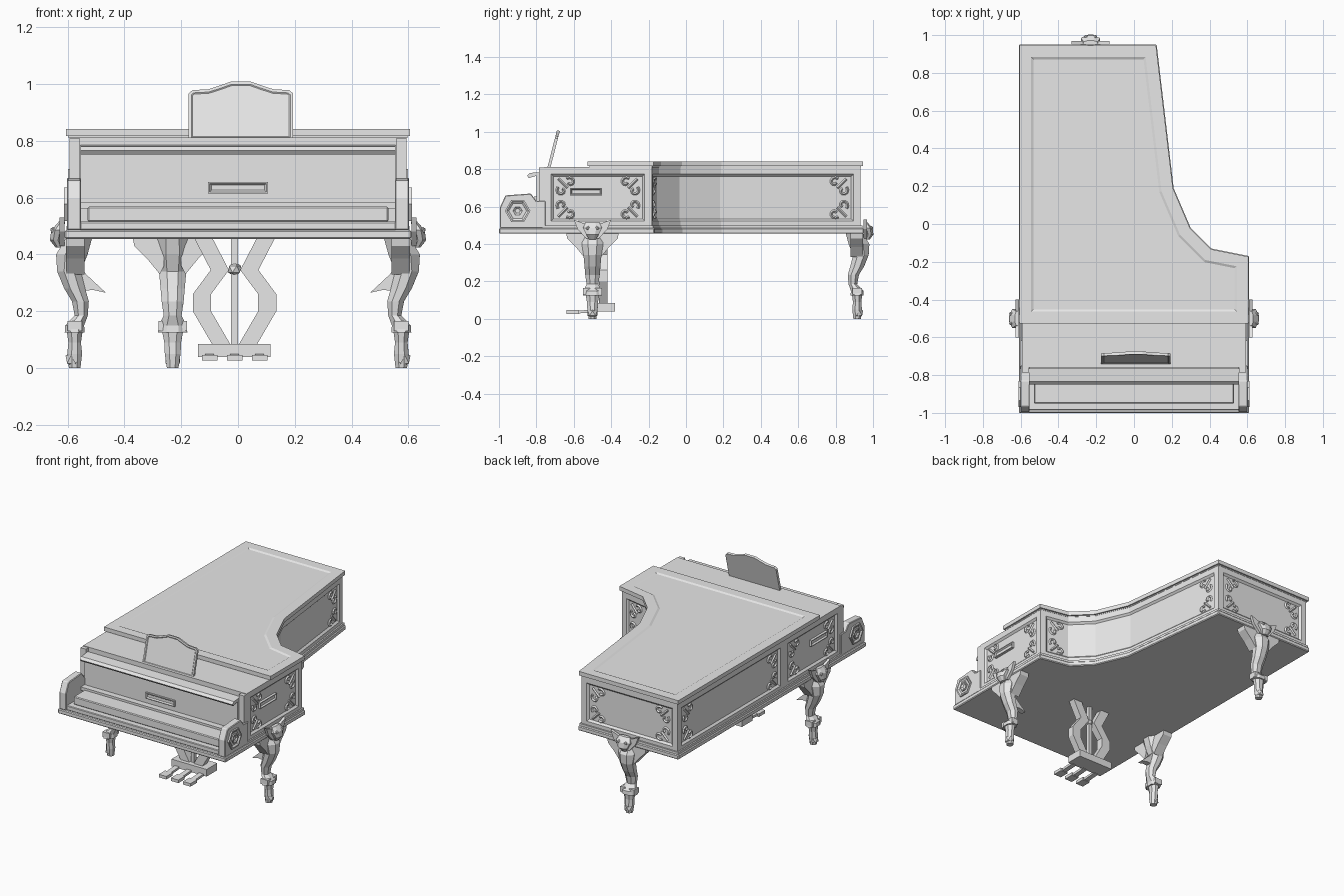
import bpy, bmesh, math
from mathutils import Vector, Matrix

cube = bpy.data.objects.get("Cube")
if cube:
    bpy.data.objects.remove(cube, do_unlink=True)

grey = bpy.data.materials.new("plain grey")
grey.use_nodes = True
GREY = (0.8, 0.8, 0.8, 1)
grey.diffuse_color = GREY
for node in grey.node_tree.nodes:
    if node.type == 'BSDF_PRINCIPLED':
        node.inputs["Base Color"].default_value = GREY


def finish(name, bm, matrix=None, bevel=0):
    me = bpy.data.meshes.new(name)
    bm.to_mesh(me)
    bm.free()
    me.materials.append(grey)
    ob = bpy.data.objects.new(name, me)
    bpy.context.collection.objects.link(ob)
    if matrix:
        ob.matrix_world = matrix
    if bevel:
        mod = ob.modifiers.new("edge", 'BEVEL')
        mod.width, mod.segments = bevel, 1
    return ob


def prism(bm, pts, lo, hi, axis='z'):
    """Extrude a flat outline; returns faces as low cap, high cap, sides."""
    put = {'z': lambda a, b, h: (a, b, h), 'x': lambda a, b, h: (h, a, b),
           'y': lambda a, b, h: (a, h, b)}[axis]
    low = [bm.verts.new(put(a, b, lo)) for a, b in pts]
    high = [bm.verts.new(put(a, b, hi)) for a, b in pts]
    n = len(pts)
    faces = [bm.faces.new(low), bm.faces.new(high)]
    for i in range(n):
        j = (i + 1) % n
        faces.append(bm.faces.new((low[i], low[j], high[j], high[i])))
    bmesh.ops.recalc_face_normals(bm, faces=faces)
    return faces


def rect(a0, a1, b0, b1):
    return [(a0, b0), (a1, b0), (a1, b1), (a0, b1)]


def solid(name, pts, lo, hi, axis='z', bevel=0):
    bm = bmesh.new()
    prism(bm, pts, lo, hi, axis)
    return finish(name, bm, bevel=bevel)


def panel(bm, faces, margin, rim, depth):
    """Sink a framed panel into a group of joined faces."""
    bmesh.ops.inset_region(bm, faces=faces, thickness=margin, use_even_offset=True)
    bmesh.ops.inset_region(bm, faces=faces, thickness=rim, depth=depth, use_even_offset=True)


def shrink(pts, d):
    out = []
    for i, p in enumerate(pts):
        p = Vector(p)
        e1 = (p - Vector(pts[i - 1])).normalized()
        e2 = (Vector(pts[(i + 1) % len(pts)]) - p).normalized()
        n1, n2 = Vector((-e1.y, e1.x)), Vector((-e2.y, e2.x))
        q = p + (n1 + n2) * d / (1 + n1.dot(n2))
        out.append((q.x, q.y))
    return out


def loft(bm, rings):
    """Eight-sided body through rings of (height, centre, depth, width)."""
    loops = []
    for z, u, du, dv in rings:
        loops.append([bm.verts.new((u + du * math.cos(k * math.pi / 4 + 0.39),
                                    dv * math.sin(k * math.pi / 4 + 0.39), z)) for k in range(8)])
    faces = [bm.faces.new(loops[0]), bm.faces.new(loops[-1])]
    for a, b in zip(loops, loops[1:]):
        for k in range(8):
            j = (k + 1) % 8
            faces.append(bm.faces.new((a[k], a[j], b[j], b[k])))
    bmesh.ops.recalc_face_normals(bm, faces=faces)


def ball(bm, pos, r):
    bmesh.ops.create_icosphere(bm, subdivisions=1, radius=r, matrix=Matrix.Translation(pos))


# Bottom plate, moulding and case share one bent outline
bend = [(.61, -.17), (.41, -.13), (.30, -.02), (.21, .19), (.12, .95), (-.61, .95)]
plate = [(-.61, -1), (.61, -1)] + bend
solid("bottom_plate", plate, .455, .485, bevel=.005)
body = [(-.61, -.775), (.61, -.775)] + bend + [(-.61, -.17)]
solid("case_moulding", shrink(body, .007), .485, .50)
wall = shrink(body, .016)
bm = bmesh.new()
sides = prism(bm, wall, .485, .812)[2:]
for group in ([1], [2, 3, 4, 5], [6], [7], [8]):
    panel(bm, [sides[i] for i in group], .038, .012, -.012)
finish("case", bm)

# Lid with a shallow groove around its top
bm = bmesh.new()
lid = prism(bm, shrink([(-.61, -.53), (.61, -.53)] + bend, .004), .816, .842)
panel(bm, [lid[1]], .062, .012, -.006)
finish("lid", bm)
solid("lid_gap", shrink([(-.61, -.53), (.61, -.53)] + bend, .014), .81, .818)

# Scroll ornaments in the panel corners
curve = bpy.data.curves.new("corner_scrolls", 'CURVE')
curve.dimensions = '3D'
curve.bevel_depth, curve.bevel_resolution, curve.use_fill_caps = .0075, 0, True


def scroll(origin, along, normal, su, sv):
    def stroke(pts):
        sp = curve.splines.new('POLY')
        sp.use_smooth = False
        sp.points.add(len(pts) - 1)
        for pt, (a, b) in zip(sp.points, pts):
            pt.co = (*(origin + along * a * su + Vector((0, 0, b * sv)) - normal * .006), 1)
    for swap in (False, True):
        curl = []
        for k in range(9):
            r, t = .026 - .002 * k, math.pi * (1.25 + .2 * k)
            a, b = .034 + r * math.cos(t), -.012 + r * math.sin(t)
            curl.append((b, a) if swap else (a, b))
        stroke(curl)
    stroke([(-.028, -.028), (.02, .02)])


for first, last in ((1, 1), (2, 5), (6, 6), (7, 7), (8, 8)):
    for edge, end in ((first, 0), (last, 1)):
        a = Vector((*wall[edge], 0))
        b = Vector((*wall[(edge + 1) % len(wall)], 0))
        t = (b - a).normalized()
        spot = b - t * .105 if end else a + t * .105
        for z, sv in ((.575, 1), (.72, -1)):
            scroll(spot + Vector((0, 0, z)), t, Vector((t.y, -t.x, 0)) * 1.5, -1 if end else 1, sv)
scrolls = bpy.data.objects.new("corner_scrolls", curve)
bpy.context.collection.objects.link(scrolls)
curve.materials.append(grey)

# Key bed, closed key cover and upright fallboard
solid("key_bed", rect(-.6, .6, -.985, -.77), .485, .515, bevel=.004)
solid("key_cover", rect(-.53, .53, -.95, -.77), .515, .568, bevel=.005)
solid("key_ledge", rect(-.555, .555, -.84, -.77), .56, .582)
solid("fallboard", rect(-.555, .555, -.80, -.765), .575, .76)
lip = [(-.765, .75), (-.79, .75), (-.80, .765), (-.84, .752), (-.85, .765), (-.835, .78), (-.765, .785)]
solid("fallboard_lip", lip, -.555, .555, 'x')
bm = bmesh.new()
panel(bm, [prism(bm, rect(-.105, .105, .615, .655), -.812, -.79, 'y')[0]], .005, .006, -.008)
finish("front_plaque", bm)

# Cheeks, hexagonal rosettes and side plaques
cheek = [(-.995, .485), (-.995, .595), (-.965, .66), (-.83, .67), (-.80, .63), (-.75, .63), (-.75, .485)]
for side, s in (("left", 1), ("right", -1)):
    def span(a, b):
        return sorted((a * s, b * s))
    cap = 1 if s > 0 else 0
    solid(side + "_cheek", cheek, *span(.553, .602), 'x', bevel=.004)
    solid(side + "_cheek_post", rect(-.785, -.75, .62, .808), *span(.556, .594), 'x')
    bm = bmesh.new()
    for r, top, margin in ((.068, .612, .008), (.032, .612, .006)):
        hexagon = [(-.9 + r * math.cos(k * math.pi / 3), .577 + r * math.sin(k * math.pi / 3)) for k in range(6)]
        panel(bm, [prism(bm, hexagon, *span(.595, top), 'x')[cap]], margin, .01, -.008)
    finish(side + "_rosette", bm)
    bm = bmesh.new()
    panel(bm, [prism(bm, rect(-.62, -.45, .66, .70), *span(.575, .598), 'x')[cap]], .005, .006, -.009)
    finish(side + "_plaque", bm)

# Music stand leaning back
half = [(.18, 0), (.184, .01), (.184, .17), (.17, .182), (.115, .185), (.07, .2), (.035, .213)]
bm = bmesh.new()
stand = prism(bm, half + [(-a, b) for a, b in reversed(half)], -.008, .008, 'y')
panel(bm, [stand[0]], .01, .004, -.003)
finish("music_stand", bm, Matrix.Translation((.01, -.735, .80)) @ Matrix.Rotation(-.25, 4, 'X'))

# Pedal lyre
bm = bmesh.new()
path = [(.11, .457), (.052, .345), (.115, .26), (.115, .20), (.045, .08)]
for s in (1, -1):
    strip = [(s * (x + .032), z) for x, z in path] + [(s * (x - .032), z) for x, z in reversed(path)]
    prism(bm, [(x - .012, z) for x, z in strip], -.465, -.42, 'y')
prism(bm, rect(-.024, 0, -.455, -.43), .08, .457)
ball(bm, (-.012, -.445, .348), .026)
prism(bm, rect(-.14, .115, -.49, -.38), .038, .085)
finish("pedal_lyre", bm)
for i, x in enumerate((-.1, -.012, .076)):
    bm = bmesh.new()
    prism(bm, [(-.48, .05), (-.56, .045), (-.64, .042), (-.64, .027), (-.56, .03), (-.48, .035)],
          x - .016, x + .016, 'x')
    prism(bm, rect(x - .027, x + .027, -.64, -.575), .026, .046)
    finish("pedal_%d" % (i + 1), bm)

# Carved animal legs: u points outward from the plate edge
shank = [(.457, -.05, .05, .06), (.40, -.025, .06, .062), (.34, -.015, .045, .052), (.28, -.035, .04, .046),
         (.235, -.055, .032, .042), (.185, -.058, .025, .034), (.15, -.035, .036, .052), (.125, -.035, .038, .056)]
foot = [(.13, -.035, .03, .04), (.09, -.035, .024, .032), (.05, -.035, .028, .03), (0, -.035, .022, .022)]
skull = [(.425, .02, .014, .02), (.45, .032, .022, .036), (.485, .025, .024, .055), (.515, .01, .012, .04)]
crown = [(.1, .53), (.08, .48), (.035, .43)]
wing = [(.03, .456), (.14, .456), (.135, .43), (.09, .385), (.045, .33), (.03, .36)]
for name, place, turn in (("front_left_leg", (.61, -.5, 0), 0), ("front_right_leg", (-.61, -.5, 0), math.pi),
                          ("back_leg", (-.23, .95, 0), math.pi / 2)):
    bm = bmesh.new()
    for rings in (shank, foot, skull):
        loft(bm, rings)
    ears = crown + [(-v, z) for v, z in reversed(crown)] + [(-.04, .508), (.04, .508)]
    prism(bm, ears, 0, .018, 'x')
    ball(bm, (.036, 0, .455), .014)
    ball(bm, (-.03, 0, .03), .03)
    for s in (1, -1):
        prism(bm, [(s * v, z) for v, z in wing], -.07, -.005, 'x')
        ball(bm, (.04, s * .025, .485), .012)
        prism(bm, rect(-.06, -.01, *sorted((s * .014, s * .05))), .13, .165)
    if name.startswith("front"):
        prism(bm, [(-.045, .37), (-.075, .33), (-.145, .265), (-.10, .275), (-.05, .27)], -.018, .018, 'y')
    finish(name, bm, Matrix.Translation(place) @ Matrix.Rotation(turn, 4, 'Z'))
